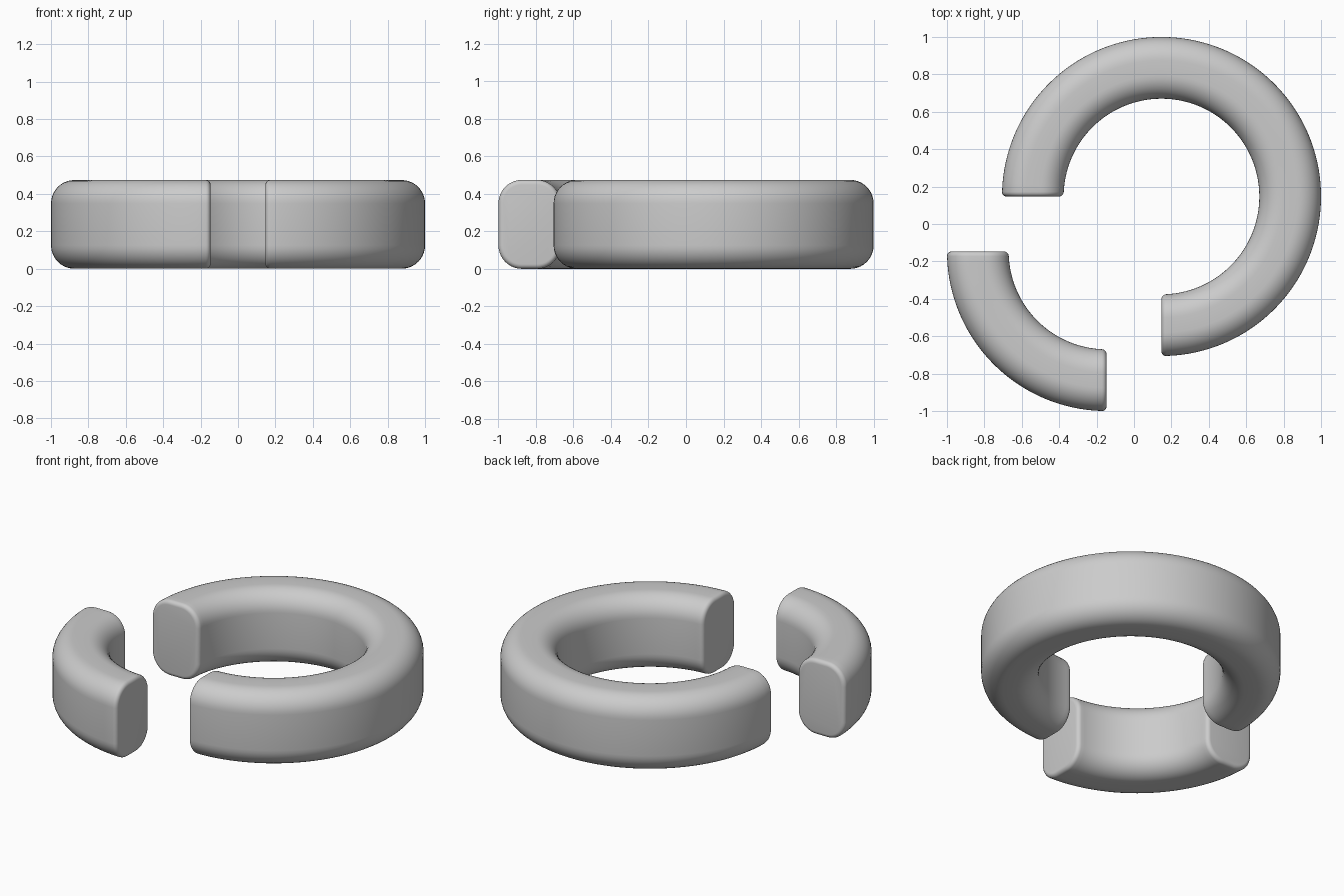
import bpy, bmesh
from math import pi, sin, cos, radians

if "Cube" in bpy.data.objects:
    bpy.data.objects.remove(bpy.data.objects["Cube"])

R_MID, HALF_W, HEIGHT = 0.688, 0.165, 0.474
CORNER, END_BEVEL = 0.125, 0.025
OFFSET = 0.147


def section(inset):
    """Rounded rectangle as (radius, z) pairs, shrunk by inset."""
    rad = CORNER - inset
    cx, cz = HALF_W - CORNER, HEIGHT / 2 - CORNER
    pts = []
    for q, (sx, sz) in enumerate([(1, 1), (-1, 1), (-1, -1), (1, -1)]):
        for i in range(11):
            a = (q + i / 10) * pi / 2
            pts.append((R_MID + sx * cx + rad * cos(a),
                        HEIGHT / 2 + sz * cz + rad * sin(a)))
    return pts


def arc_piece(name, centre, start, end, steps):
    """Sweep the section round an arc, with softly bevelled flat ends."""
    # Stations: angle, distance pulled along the arc, inset
    curve = [(END_BEVEL * (1 - cos(t)), END_BEVEL * (1 - sin(t)))
             for t in (i / 5 * pi / 2 for i in range(6))]
    stations = [(start, d, ins) for d, ins in curve]
    stations += [(start + (end - start) * i / steps, 0, 0) for i in range(2, steps - 1)]
    stations += [(end, -d, ins) for d, ins in reversed(curve)]

    bm = bmesh.new()
    rings = []
    for ang, dist, inset in stations:
        ring = []
        for r, z in section(inset):
            a = ang + dist / r
            ring.append(bm.verts.new((r * cos(a), r * sin(a), z)))
        rings.append(ring)
    n = len(rings[0])
    for a, b in zip(rings, rings[1:]):
        for i in range(n):
            j = (i + 1) % n
            bm.faces.new((a[i], a[j], b[j], b[i]))
    bm.faces.new(rings[0])
    bm.faces.new(rings[-1])
    bmesh.ops.recalc_face_normals(bm, faces=bm.faces)
    mesh = bpy.data.meshes.new(name)
    bm.to_mesh(mesh)
    bm.free()
    obj = bpy.data.objects.new(name, mesh)
    obj.location = centre
    bpy.context.collection.objects.link(obj)
    bpy.ops.object.select_all(action='DESELECT')
    obj.select_set(True)
    bpy.context.view_layer.objects.active = obj
    bpy.ops.object.shade_smooth_by_angle(angle=radians(40))
    return obj


# Three-quarter ring, and the quarter pulled away from it
arc_piece("large_ring_segment", (OFFSET, OFFSET, 0), -pi / 2, pi, 108)
arc_piece("small_ring_segment", (-OFFSET, -OFFSET, 0), pi, 1.5 * pi, 36)
